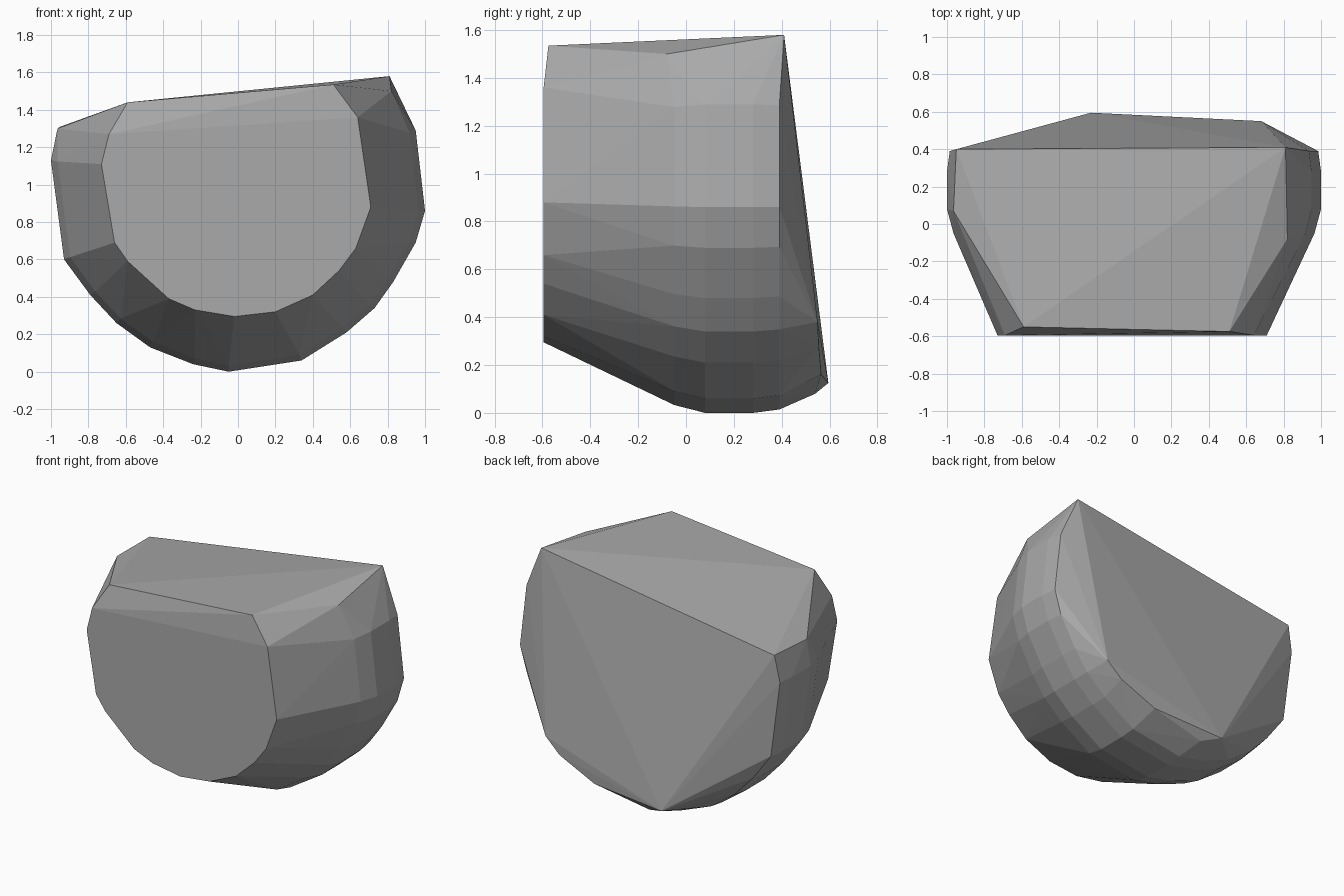
import bpy, bmesh

if "Cube" in bpy.data.objects:
    bpy.data.objects.remove(bpy.data.objects["Cube"])

# Outline of the flat front face (x, z)
FRONT = [(-0.69, 1.27), (-0.73, 1.11), (-0.66, 0.69), (-0.59, 0.59), (-0.37, 0.39),
         (-0.23, 0.33), (-0.02, 0.295), (0.2, 0.32), (0.4, 0.41), (0.54, 0.54),
         (0.63, 0.66), (0.71, 0.88), (0.64, 1.36)]
# Widest outline of the rounded belly (x, z)
BELLY = [(-1.0, 1.13), (-0.93, 0.6), (-0.79, 0.41), (-0.65, 0.26), (-0.47, 0.13),
         (-0.24, 0.04), (-0.05, 0.0), (0.34, 0.06), (0.58, 0.21), (0.73, 0.34),
         (0.83, 0.48), (0.95, 0.69), (1.0, 0.86), (0.95, 1.29)]
# Corners of the sloping top and of the broken back face (x, y, z)
CORNERS = [(-0.59, -0.55, 1.44), (0.51, -0.575, 1.535), (0.82, -0.08, 1.5),
           (0.81, 0.41, 1.58), (-0.95, 0.4, 1.31), (-0.965, 0.07, 1.3),
           (-0.23, 0.595, 0.125), (0.68, 0.55, 0.38), (0.57, 0.555, 0.28),
           (0.3, 0.565, 0.16), (-0.1, 0.54, 0.08)]
CENTRE_Z = 0.95


def ring(outline, y, scale=1.0):
    """Place an outline at depth y, scaled about the rock's axis."""
    return [(x * scale, y, CENTRE_Z + (z - CENTRE_Z) * scale) for x, z in outline]


# Rock: hull around the front face, belly rings and broken corners
points = ring(FRONT, -0.595) + CORNERS
for depth, scale in ((-0.05, 0.965), (0.08, 1.0), (0.28, 1.0), (0.39, 0.985)):
    points += ring(BELLY, depth, scale)

bm = bmesh.new()
for p in points:
    bm.verts.new(p)
hull = bmesh.ops.convex_hull(bm, input=bm.verts[:])
loose = {g for g in hull["geom_interior"] + hull["geom_unused"]
         if isinstance(g, bmesh.types.BMVert)}
bmesh.ops.delete(bm, geom=list(loose), context='VERTS')
bmesh.ops.dissolve_limit(bm, angle_limit=0.01, verts=bm.verts[:], edges=bm.edges[:])
bmesh.ops.recalc_face_normals(bm, faces=bm.faces[:])

mesh = bpy.data.meshes.new("rock")
bm.to_mesh(mesh)
bm.free()
rock = bpy.data.objects.new("rock", mesh)
bpy.context.collection.objects.link(rock)

# Plain grey stone
stone = bpy.data.materials.new("grey stone")
stone.diffuse_color = (0.4, 0.4, 0.4, 1.0)
stone.use_nodes = True
stone.node_tree.nodes["Principled BSDF"].inputs["Base Color"].default_value = stone.diffuse_color
mesh.materials.append(stone)
